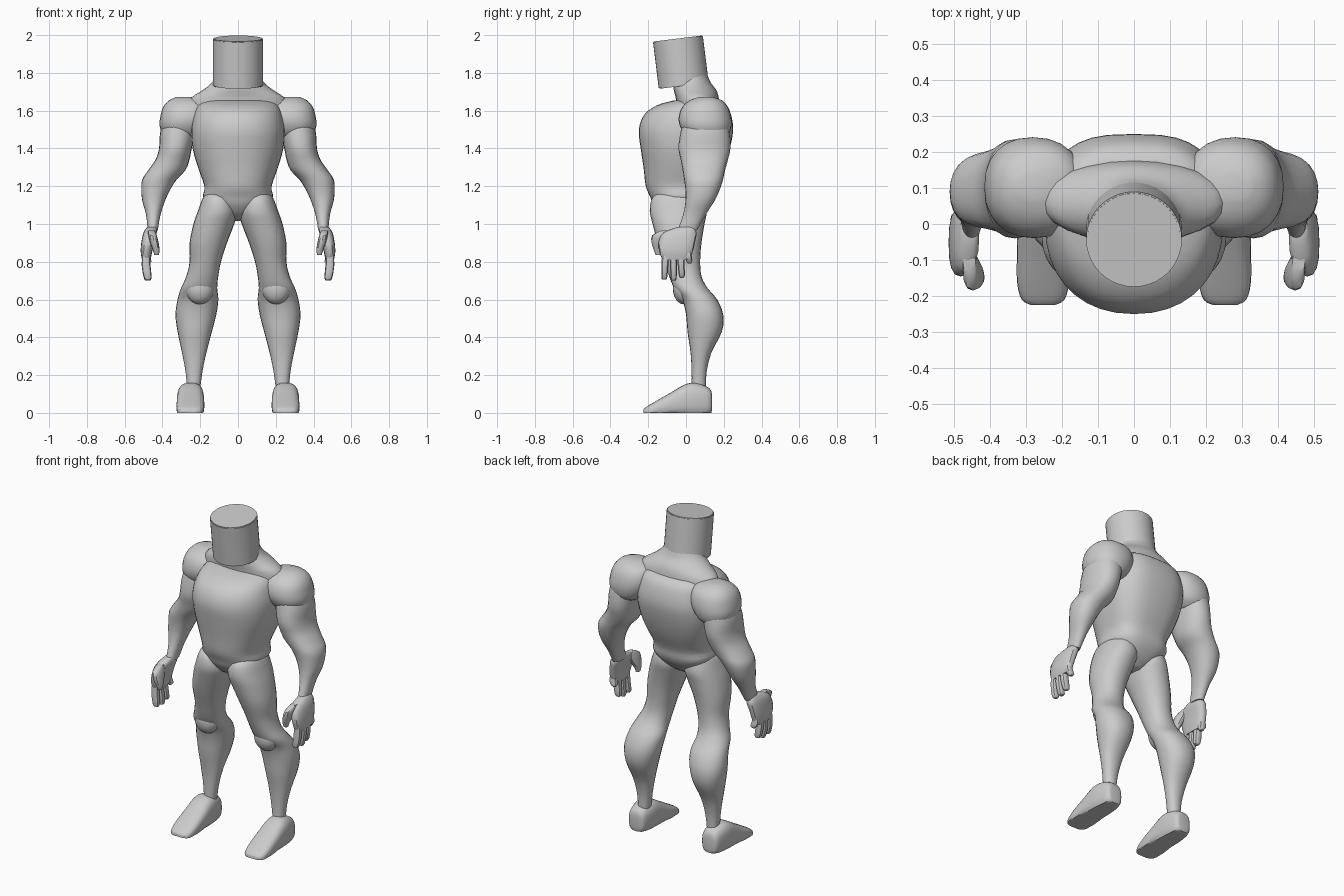
import bpy, bmesh, math
from mathutils import Vector, Matrix


def finish(bm, name, mirrored=False, angle=40):
    bmesh.ops.recalc_face_normals(bm, faces=bm.faces)
    me = bpy.data.meshes.new(name)
    bm.to_mesh(me)
    bm.free()
    ob = bpy.data.objects.new(name, me)
    bpy.context.collection.objects.link(ob)
    if mirrored:
        m = ob.modifiers.new("Mirror", 'MIRROR')
        m.use_mirror_merge = False
    bpy.ops.object.select_all(action='DESELECT')
    ob.select_set(True)
    bpy.context.view_layer.objects.active = ob
    bpy.ops.object.shade_smooth_by_angle(angle=math.radians(angle))
    return ob


def smooth_rings(rings, steps):
    # Catmull-Rom interpolation between the given sections
    out = []
    for i in range(len(rings) - 1):
        p = [rings[max(0, min(len(rings) - 1, i + k))] for k in (-1, 0, 1, 2)]
        for s in range(steps):
            t = s / steps
            out.append([0.5 * (2 * b + (c - a) * t + (2 * a - 5 * b + 4 * c - d) * t * t
                               + (3 * b - a - 3 * c + d) * t ** 3) for a, b, c, d in zip(*p)])
    return out + [list(rings[-1])]


def loft(name, rings, n=2.2, n_back=None, sides=24, steps=3, along_y=False, mirrored=True):
    # each ring: position, then min/max of the two cross-section axes
    bm = bmesh.new()
    prev = None
    for t, a0, a1, b0, b1 in smooth_rings(rings, steps):
        ring = []
        for k in range(sides):
            w = 2 * math.pi * k / sides
            c, s = math.cos(w), math.sin(w)
            e = 2 / (n_back if n_back and s > 0 else n)
            a = (a0 + a1) / 2 + (a1 - a0) / 2 * math.copysign(abs(c) ** e, c)
            b = (b0 + b1) / 2 + (b1 - b0) / 2 * math.copysign(abs(s) ** e, s)
            ring.append(bm.verts.new((a, t, max(b, 0)) if along_y else (a, b, t)))
        if prev:
            for k in range(sides):
                j = (k + 1) % sides
                bm.faces.new((prev[k], prev[j], ring[j], ring[k]))
        else:
            bm.faces.new(ring)
        prev = ring
    bm.faces.new(prev)
    bmesh.ops.remove_doubles(bm, verts=bm.verts, dist=1e-5)
    return finish(bm, name, mirrored)


# Head: a tilted cylinder with a slight rim bevel
bm = bmesh.new()
lo, hi = Vector((0, -0.012, 1.732)), Vector((0, -0.043, 1.982))
rot = (hi - lo).to_track_quat('Z', 'Y').to_matrix().to_4x4()
bmesh.ops.create_cone(bm, cap_ends=True, segments=40, radius1=0.133, radius2=0.133,
                      depth=(hi - lo).length, matrix=Matrix.Translation((lo + hi) / 2) @ rot)
rims = [e for e in bm.edges if any(len(f.verts) > 4 for f in e.link_faces)]
bmesh.ops.bevel(bm, geom=rims, offset=0.004, segments=2, affect='EDGES')
finish(bm, "head")

# Neck flaring into the trapezius
loft("neck", [(1.62, -.265, .265, -.05, .18), (1.67, -.245, .245, -.055, .173),
              (1.71, -.185, .185, -.065, .16), (1.75, -.137, .137, -.07, .13),
              (1.80, -.11, .11, -.075, .11), (1.86, -.10, .10, -.08, .09)],
     n=2, mirrored=False)

# Torso with chest, belly and pelvis
loft("torso", [(1.015, -.03, .03, -.07, .03), (1.05, -.095, .095, -.13, .08),
               (1.10, -.155, .155, -.172, .125), (1.145, -.185, .185, -.19, .145),
               (1.20, -.178, .178, -.213, .155), (1.30, -.212, .212, -.225, .20),
               (1.40, -.24, .24, -.24, .232), (1.50, -.247, .247, -.25, .25),
               (1.58, -.232, .232, -.22, .238), (1.63, -.21, .21, -.15, .215),
               (1.655, -.17, .17, -.06, .18)], n=2.2, n_back=2.9, sides=36, mirrored=False)

# Shoulder cap reaching inward over the back
loft("shoulder", [(1.44, .24, .36, .07, .19), (1.47, .19, .395, .0, .225),
                  (1.52, .155, .415, -.033, .24), (1.57, .138, .411, -.038, .238),
                  (1.62, .143, .396, -.02, .222), (1.655, .175, .365, .02, .19),
                  (1.673, .24, .325, .07, .14)], n=2.25)

# Arm down to the wrist
loft("arm", [(1.60, .25, .35, .04, .17), (1.55, .225, .39, -.01, .215),
             (1.48, .228, .413, -.03, .232), (1.40, .245, .418, -.04, .235),
             (1.34, .257, .437, -.028, .222), (1.285, .278, .475, -.018, .207),
             (1.235, .325, .507, -.01, .196), (1.18, .36, .512, -.003, .178),
             (1.12, .387, .506, -.003, .15), (1.05, .41, .487, -.015, .105),
             (.965, .425, .478, -.045, .058)])

# Palm
loft("palm", [(.985, .432, .48, -.04, .04), (.955, .43, .50, -.12, .056),
              (.90, .445, .512, -.145, .047), (.85, .455, .515, -.14, .035),
              (.81, .463, .508, -.125, .02)], n=2.6, sides=16)

# Fingers: root y, tip y, tip z
for i, (y, ty, tz) in enumerate([(-.108, -.115, .705), (-.068, -.065, .70),
                                 (-.03, -.022, .715), (.008, .018, .79)]):
    r = .019
    loft(f"finger_{i + 1}", [(.86, .468, .505, y - r, y + r),
                             (.5 * (.86 + tz), .464, .51, (y + ty) / 2 - r, (y + ty) / 2 + r),
                             (tz + .012, .458, .498, ty - r * .85, ty + r * .85),
                             (tz, .468, .488, ty - r * .5, ty + r * .5)], n=2.6, sides=10, steps=2)

# Thumb
loft("thumb", [(.965, .44, .475, -.13, -.08), (.94, .43, .475, -.18, -.08),
               (.90, .42, .465, -.182, -.10), (.86, .415, .45, -.17, -.125),
               (.835, .42, .443, -.16, -.132)], n=2.5, sides=12, steps=2)

# Leg from hip to ankle
loft("leg", [(1.17, .07, .155, -.13, .05), (1.14, .03, .185, -.178, .09),
             (1.07, .005, .212, -.192, .11), (1.0, .02, .236, -.177, .098),
             (.90, .058, .256, -.15, .082), (.80, .09, .256, -.115, .075),
             (.72, .105, .275, -.088, .083), (.66, .11, .302, -.063, .115),
             (.60, .104, .32, -.02, .165), (.52, .115, .331, .0, .197),
             (.43, .138, .32, .008, .19), (.32, .167, .297, .024, .135),
             (.22, .188, .278, .03, .11), (.13, .20, .27, .03, .105)])

# Kneecap, barely raised from the leg
bm = bmesh.new()
bmesh.ops.create_uvsphere(bm, u_segments=20, v_segments=12, radius=1,
                          matrix=Matrix.Translation((.203, -.012, .66)) @ Matrix.Diagonal((.075, .058, .085, 1)))
finish(bm, "knee", True)

# Foot, wedge-shaped with a flat sole
loft("foot", [(.138, .22, .28, .02, .09), (.125, .198, .303, -.01, .13),
              (.06, .184, .318, -.02, .157), (.0, .18, .323, -.02, .153),
              (-.08, .178, .325, -.02, .108), (-.16, .18, .325, -.02, .062),
              (-.21, .193, .312, -.02, .032), (-.225, .22, .285, -.005, .018)],
     n=2.8, along_y=True)
